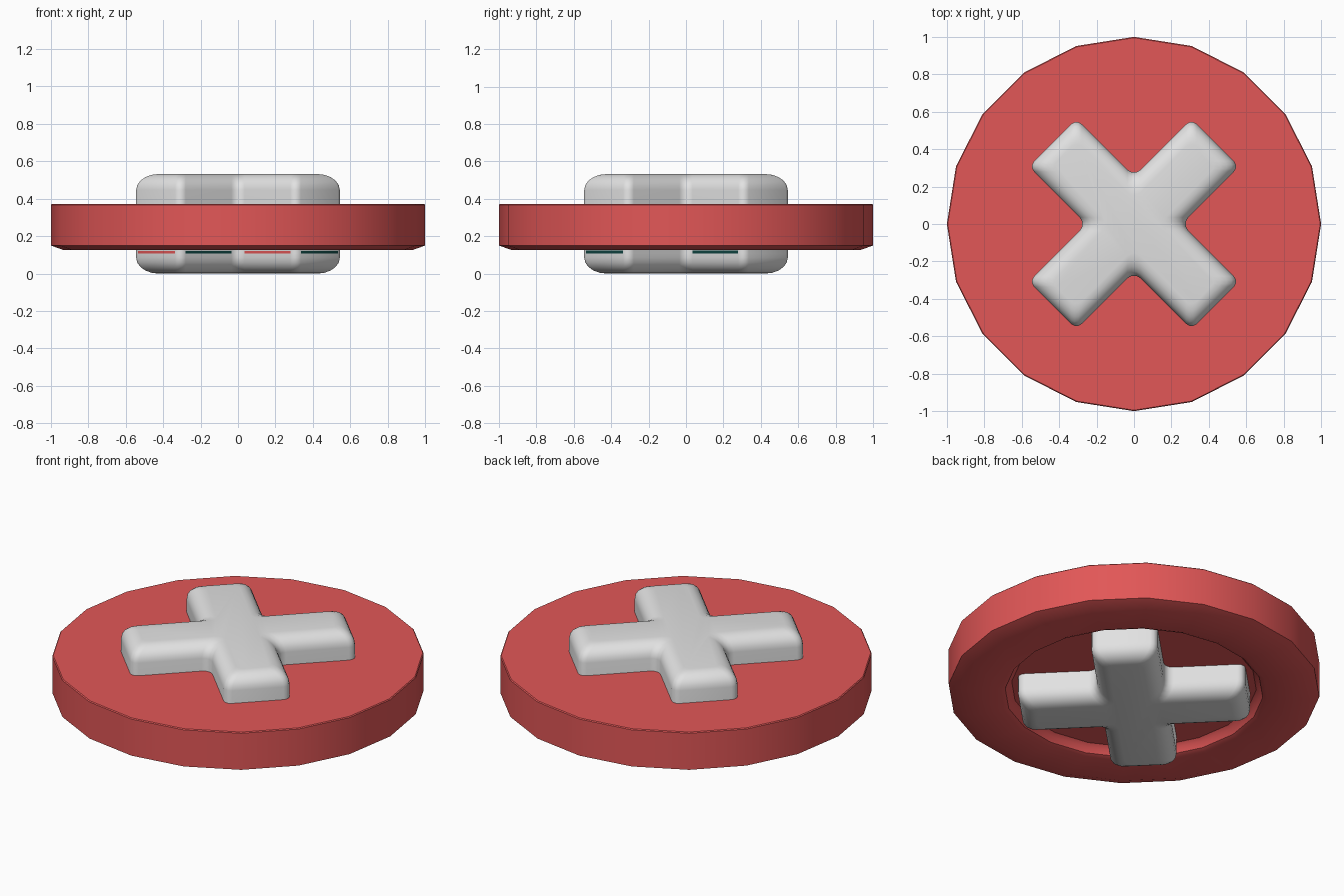
import bpy, bmesh, math

if "Cube" in bpy.data.objects:
    bpy.data.objects.remove(bpy.data.objects["Cube"])


def material(name, rgb):
    m = bpy.data.materials.new(name)
    m.diffuse_color = (*rgb, 1)
    m.use_nodes = True
    m.node_tree.nodes["Principled BSDF"].inputs["Base Color"].default_value = m.diffuse_color
    return m


RED = material("red", (0.76, 0.095, 0.095))
GREY = material("light grey", (0.76, 0.76, 0.76))
TEAL = material("dark teal", (0.005, 0.06, 0.055))


def loft(name, rings, mats):
    """Join rings of equal point count into a closed solid."""
    bm = bmesh.new()
    loops = [[bm.verts.new(p) for p in ring] for ring in rings]
    n = len(loops[0])
    for a, b in zip(loops, loops[1:]):
        for i in range(n):
            j = (i + 1) % n
            bm.faces.new((a[i], a[j], b[j], b[i]))
    bm.faces.new(loops[0][::-1])
    bm.faces.new(loops[-1])
    bmesh.ops.recalc_face_normals(bm, faces=bm.faces)
    me = bpy.data.meshes.new(name)
    bm.to_mesh(me)
    bm.free()
    for m in mats:
        me.materials.append(m)
    ob = bpy.data.objects.new(name, me)
    bpy.context.collection.objects.link(ob)
    bpy.ops.object.select_all(action='DESELECT')
    ob.select_set(True)
    bpy.context.view_layer.objects.active = ob
    bpy.ops.object.shade_smooth_by_angle(angle=math.radians(32))
    return ob


# Round plate with a chamfered lower rim and a shallow recess underneath
def circle(r, z, n=20):
    return [(r * math.cos(2 * math.pi * i / n), r * math.sin(2 * math.pi * i / n), z)
            for i in range(n)]


plate_profile = [(0.66, 0.18), (0.68, 0.165), (0.695, 0.135), (0.72, 0.125),
                 (0.93, 0.125), (1.0, 0.15), (1.0, 0.367), (0.995, 0.372)]
loft("round_plate", [circle(r, z) for r, z in plate_profile], [RED])


# Diagonal cross through the plate, with softened edges
def cross_ring(inset, z):
    L, w = 0.615 - inset, 0.18 - inset
    pts = []
    for k in range(4):
        a = math.radians(45 + 90 * k)
        # Corners of one arm: centre, arc start angle, arc turn, radius
        r, f = 0.04, 0.05
        corners = [(L - r, -w + r, -90, 90, r), (L - r, w - r, 0, 90, r),
                   (w + f, w + f, 270, -90, f)]
        for cx, cy, start, turn, rad in corners:
            for s in range(4):
                t = math.radians(start + turn * s / 3)
                x, y = cx + rad * math.cos(t), cy + rad * math.sin(t)
                pts.append((x * math.cos(a) - y * math.sin(a),
                            x * math.sin(a) + y * math.cos(a), z))
    return pts


R, TOP = 0.085, 0.532
arc = [(R * (1 - math.sin(t)), R * (1 - math.cos(t)))
       for t in (math.pi / 2 * i / 5 for i in range(6))]
layers = arc + [(0, 0.107), (0, 0.122)] + [(d, TOP - z) for d, z in reversed(arc)]
cross = loft("cross", [cross_ring(d, z) for d, z in layers], [GREY, RED, TEAL])

# Thin coloured band just under the plate, on the front-left and front-right sides
for p in cross.data.polygons:
    if 0.107 < p.center.z < 0.122 and p.normal.y < -0.6:
        if p.normal.x < -0.6:
            p.material_index = 1
        elif p.normal.x > 0.6:
            p.material_index = 2
